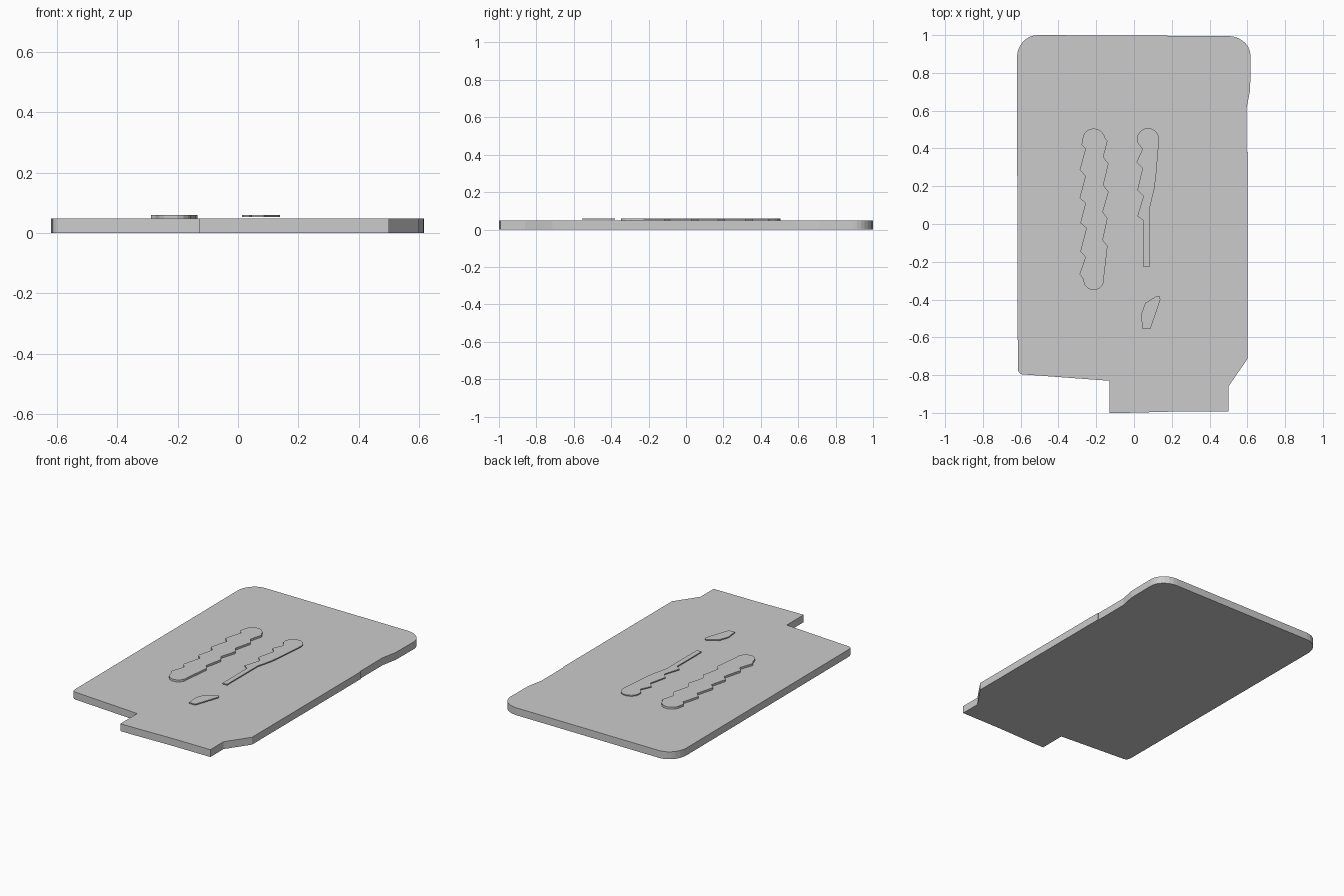
import bpy, bmesh, math


def arc(cx, cy, rx, ry, a0, a1, n=7):
    """Points on an elliptical arc, angles in degrees."""
    pts = []
    for i in range(n + 1):
        a = math.radians(a0 + (a1 - a0) * i / n)
        pts.append((cx + rx * math.cos(a), cy + ry * math.sin(a)))
    return pts


def slab(name, outline, z0, z1):
    """Extrude a closed counter-clockwise outline from z0 to z1."""
    bm = bmesh.new()
    face = bm.faces.new([bm.verts.new((x, y, z0)) for x, y in outline])
    new = bmesh.ops.extrude_face_region(bm, geom=[face], use_keep_orig=True)
    top = [v for v in new["geom"] if isinstance(v, bmesh.types.BMVert)]
    bmesh.ops.translate(bm, verts=top, vec=(0, 0, z1 - z0))
    bmesh.ops.recalc_face_normals(bm, faces=bm.faces)
    mesh = bpy.data.meshes.new(name)
    bm.to_mesh(mesh)
    bm.free()
    obj = bpy.data.objects.new(name, mesh)
    bpy.context.collection.objects.link(obj)
    return obj


PLATE_TOP, RELIEF_TOP = 0.047, 0.060

# Base plate: rounded back corners, notched front tab
plate = [(-0.13, -0.83), (-0.13, -1.0), (-0.05, -1.0), (0.22, -0.993), (0.5, -0.993),
         (0.5, -0.86), (0.6, -0.715), (0.6, 0.38), (0.595, 0.38), (0.595, 0.61),
         (0.615, 0.71)]
plate += arc(0.5, 0.89, 0.117, 0.105, 0, 90)
plate += [(0.1, 0.997)]
plate += arc(-0.51, 0.88, 0.11, 0.12, 90, 180)
plate += [(-0.615, -0.76)] + arc(-0.59, -0.771, 0.024, 0.025, 190, 265, 3)
slab("base_plate", plate, 0, PLATE_TOP)

# Left raised bar, toothed along both sides
left_bar = [(-0.16, -0.29), (-0.14, -0.116), (-0.165, -0.085), (-0.14, 0.03),
            (-0.165, 0.063), (-0.135, 0.17), (-0.162, 0.206), (-0.135, 0.318),
            (-0.162, 0.355), (-0.14, 0.44), (-0.152, 0.455)]
left_bar += arc(-0.213, 0.446, 0.06, 0.06, 25, 180)
left_bar += [(-0.278, 0.42), (-0.257, 0.397), (-0.288, 0.286), (-0.257, 0.254),
             (-0.288, 0.138), (-0.257, 0.11), (-0.284, 0.005), (-0.252, -0.022),
             (-0.284, -0.145), (-0.257, -0.175), (-0.288, -0.265), (-0.272, -0.287)]
left_bar += arc(-0.213, -0.292, 0.056, 0.058, 190, 350)
slab("left_bar", left_bar, PLATE_TOP, RELIEF_TOP)

# Right raised bar, toothed on one side and tapering to a narrow stem
right_bar = [(0.05, -0.228), (0.082, -0.228), (0.082, 0.08), (0.108, 0.185),
             (0.118, 0.27)]
right_bar += arc(0.074, 0.449, 0.059, 0.059, 0, 180)
right_bar += [(0.018, 0.43), (0.045, 0.397), (0.013, 0.328), (0.045, 0.296),
              (0.018, 0.18), (0.05, 0.148), (0.018, 0.042), (0.05, 0.018)]
slab("right_bar", right_bar, 0.053, RELIEF_TOP)

# Small separate chip in front of the right bar
chip = [(0.045, -0.556), (0.087, -0.556), (0.14, -0.4), (0.135, -0.382),
        (0.122, -0.38), (0.06, -0.418), (0.037, -0.48)]
slab("front_chip", chip, 0.053, RELIEF_TOP)
